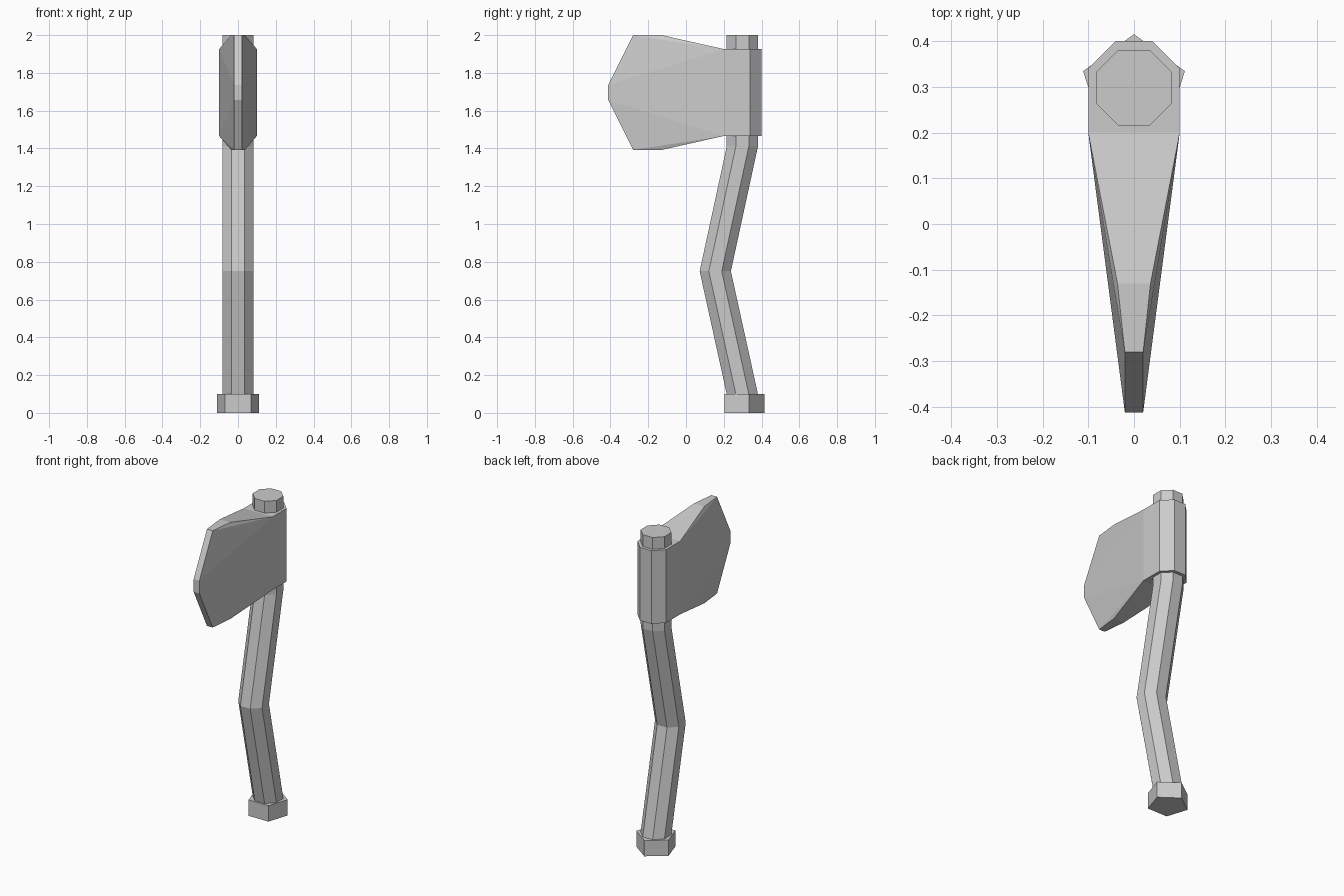
import bpy, bmesh
from math import cos, sin, pi

if "Cube" in bpy.data.objects:
    bpy.data.objects.remove(bpy.data.objects["Cube"])


def finish(bm, name):
    bmesh.ops.recalc_face_normals(bm, faces=bm.faces)
    me = bpy.data.meshes.new(name)
    bm.to_mesh(me)
    bm.free()
    ob = bpy.data.objects.new(name, me)
    bpy.context.collection.objects.link(ob)
    return ob


def stack(name, sides, radius, phase, stations):
    """Loft a regular polygon through horizontal (y, z) stations."""
    bm = bmesh.new()
    angles = [phase + 2 * pi * i / sides for i in range(sides)]
    rings = [[bm.verts.new((radius * cos(a), y + radius * sin(a), z)) for a in angles]
             for y, z in stations]
    for a, b in zip(rings, rings[1:]):
        for i in range(sides):
            j = (i + 1) % sides
            bm.faces.new((a[i], a[j], b[j], b[i]))
    bm.faces.new(rings[0])
    bm.faces.new(rings[-1])
    return finish(bm, name)


AXIS = 0.298

# Bent octagonal handle and pentagonal end knob
stack("handle", 8, 0.0895, pi / 8,
      [(AXIS, 0.05), (AXIS, 0.1), (0.155, 0.75), (AXIS, 1.41), (AXIS, 2.0)])
stack("pommel", 5, 0.117, pi / 2, [(AXIS, 0), (AXIS, 0.1)])

# Axe head outline from back to cutting edge: y, half width, half height
rows = [(0.40, 0.04, 0.23), (0.34, 0.10, 0.23), (0.20, 0.10, 0.23),
        (-0.13, 0.036, 0.304), (-0.28, 0.02, 0.304), (-0.412, 0.02, 0.04)]
MID = 1.696
bm = bmesh.new()
v = {(i, sx, sz): bm.verts.new((sx * w, y, MID + sz * h))
     for i, (y, w, h) in enumerate(rows) for sx in (-1, 1) for sz in (-1, 1)}

# Back wall and cutting edge
for i in (0, 5):
    bm.faces.new([v[i, sx, sz] for sx, sz in ((-1, -1), (1, -1), (1, 1), (-1, 1))])

# Top and bottom strips
for sz in (-1, 1):
    for i in range(5):
        bm.faces.new((v[i, -1, sz], v[i, 1, sz], v[i + 1, 1, sz], v[i + 1, -1, sz]))

# Cheeks: socket walls, main wedge, and sloping blade corners
for sx in (-1, 1):
    for i, j in ((0, 1), (1, 2), (2, 5)):
        bm.faces.new((v[i, sx, -1], v[j, sx, -1], v[j, sx, 1], v[i, sx, 1]))
    for sz in (-1, 1):
        for tri in ((2, 3, 4), (2, 4, 5)):
            bm.faces.new([v[i, sx, sz] for i in tri])
finish(bm, "axe_head")
